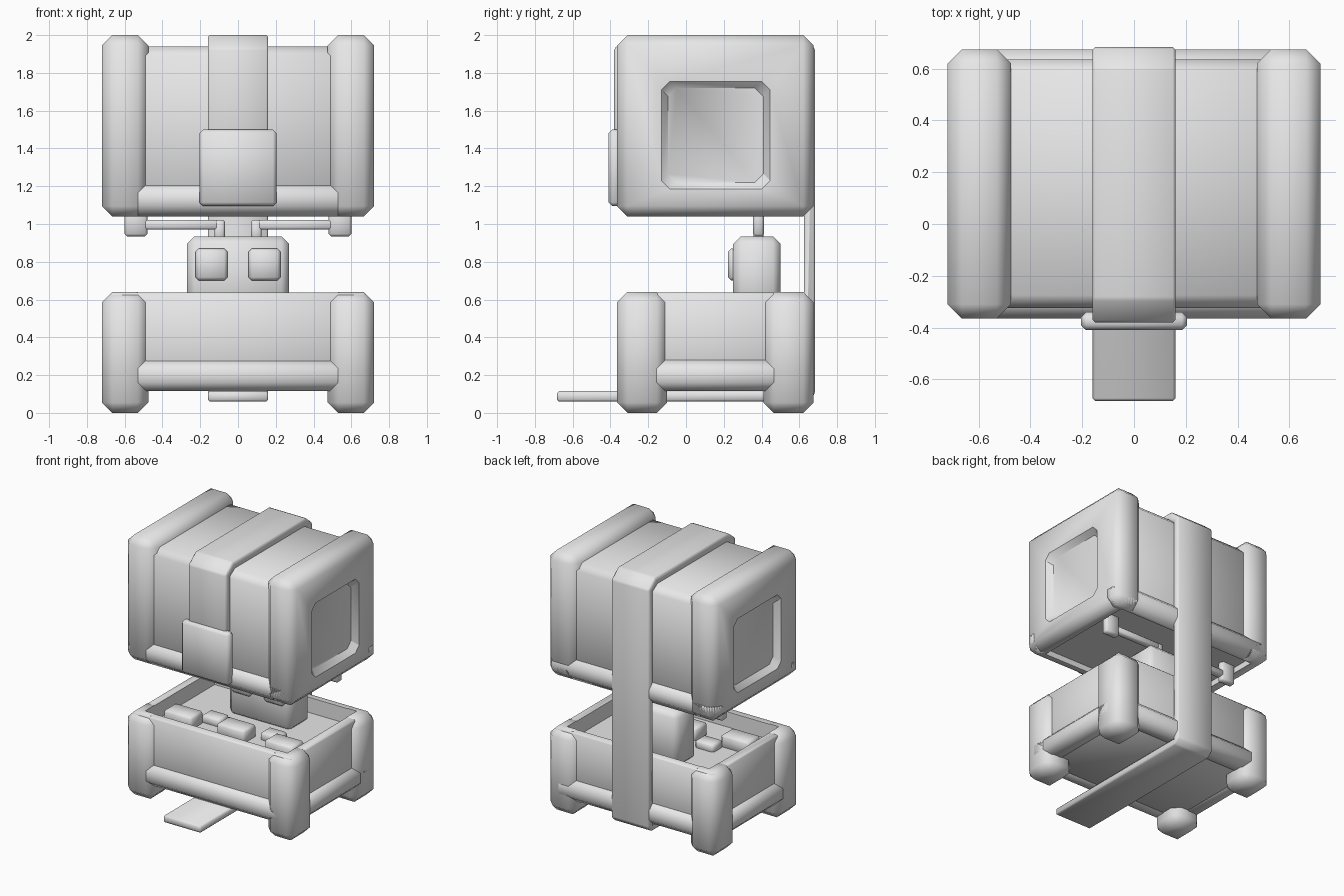
import bpy, bmesh, math

if "Cube" in bpy.data.objects:
    bpy.data.objects.remove(bpy.data.objects["Cube"])

grey = bpy.data.materials.new("plain grey")
grey.diffuse_color = (0.8, 0.8, 0.8, 1)
grey.use_nodes = True
grey.node_tree.nodes["Principled BSDF"].inputs["Base Color"].default_value = grey.diffuse_color


def finish(name, bm, bevel, smooth=True):
    """Bevel the mesh, make an object of it and shade it."""
    if bevel:
        sharp = [e for e in bm.edges if e.calc_face_angle(0) > 0.1]
        bmesh.ops.bevel(bm, geom=sharp, offset=bevel, segments=1, affect='EDGES', clamp_overlap=True)
    bmesh.ops.recalc_face_normals(bm, faces=bm.faces[:])
    me = bpy.data.meshes.new(name)
    bm.to_mesh(me)
    bm.free()
    me.materials.append(grey)
    ob = bpy.data.objects.new(name, me)
    bpy.context.collection.objects.link(ob)
    if smooth:
        activate(ob)
        bpy.ops.object.shade_smooth_by_angle(angle=math.radians(50))
    return ob


def activate(ob):
    bpy.ops.object.select_all(action='DESELECT')
    ob.select_set(True)
    bpy.context.view_layer.objects.active = ob


def box(name, x, y, z, bevel=0.0):
    """Box from (min, max) pairs."""
    bm = bmesh.new()
    bmesh.ops.create_cube(bm, size=1)
    for v in bm.verts:
        v.co = [(a + b) / 2 + c * (b - a) for (a, b), c in zip((x, y, z), v.co)]
    return finish(name, bm, bevel)


def cut(objects, cutter):
    """Subtract the cutter from each object, then delete it."""
    for ob in objects:
        activate(ob)
        mod = ob.modifiers.new("cut", 'BOOLEAN')
        mod.object = cutter
        mod.solver = 'EXACT'
        bpy.ops.object.modifier_apply(modifier=mod.name)
        bpy.ops.object.shade_smooth_by_angle(angle=math.radians(50))
    bpy.data.objects.remove(cutter)


def window_cutter(side):
    """Tapered block with clipped corners, wider towards the outside."""
    bm = bmesh.new()
    rings = []
    for x, grow in ((0.675, 0.0), (0.765, 0.07)):
        y0, y1, z0, z1, c = -0.095 - grow, 0.41 + grow, 1.22 - grow, 1.72 + grow, 0.045
        pts = [(y0 + c, z0), (y1 - c, z0), (y1, z0 + c), (y1, z1 - c),
               (y1 - c, z1), (y0 + c, z1), (y0, z1 - c), (y0, z0 + c)]
        rings.append([bm.verts.new((side * x, y, z)) for y, z in pts])
    a, b = rings
    bm.faces.new(a)
    bm.faces.new(b)
    for i in range(8):
        j = (i + 1) % 8
        bm.faces.new((a[i], a[j], b[j], b[i]))
    return finish("window_cutter", bm, 0, False)


R = 0.055
FRONT, BACK = (-0.365, -0.1), (0.41, 0.675)
INNER_X, INNER_Y = (-0.605, 0.605), (-0.265, 0.58)

# Lid: core, two end slabs with square recesses, lower rails
lid = [box("lid_core", (-0.62, 0.62), (-0.325, 0.635), (1.05, 1.94), 0.05)]
for side, label in ((-1, "left"), (1, "right")):
    xs = sorted((side * 0.475, side * 0.72))
    slab = box("lid_end_" + label, xs, (-0.365, 0.675), (1.04, 2.0), R)
    cut([slab], window_cutter(side))
    lid.append(slab)
for label, ys in (("front", (-0.365, -0.2)), ("back", (0.51, 0.675))):
    lid.append(box("lid_rail_" + label, (-0.72, 0.72), ys, (1.04, 1.22), R))
cut(lid, box("lid_cavity", INNER_X, INNER_Y, (0.9, 1.085)))

# Base: core, four corner posts, lower rails, shallow tray on top
base = [box("base_core", (-0.675, 0.675), (-0.325, 0.635), (0.12, 0.637), 0.01)]
for sx, lx in ((-1, "left"), (1, "right")):
    for ys, ly in ((FRONT, "front"), (BACK, "back")):
        base.append(box(f"base_post_{ly}_{lx}", sorted((sx * 0.475, sx * 0.72)), ys, (0, 0.64), R))
cut(base, box("tray_cavity", INNER_X, INNER_Y, (0.52, 0.9)))
for label, ys in (("front", (-0.365, -0.2)), ("back", (0.51, 0.675))):
    box("base_rail_" + label, (-0.66, 0.66), ys, (0.115, 0.28), 0.045)
for label, xs in (("left", (-0.72, -0.55)), ("right", (0.55, 0.72))):
    box("base_rail_" + label, xs, (-0.3, 0.61), (0.115, 0.28), 0.045)

# Blocks lying in the tray
for i, x in enumerate((-0.43, 0, 0.43)):
    y = -0.02 if x == 0 else -0.05
    box(f"large_block_{i + 1}", (x - 0.12, x + 0.12), (y - 0.075, y + 0.075), (0.5, 0.61), 0.015)
for i, x in enumerate((-0.25, 0.25)):
    box(f"small_block_{i + 1}", (x - 0.08, x + 0.08), (0.02, 0.14), (0.5, 0.575), 0.015)

# Head with eyes, thin arms and hands holding up the lid
box("head", (-0.27, 0.27), (0.25, 0.5), (0.5, 0.935), 0.04)
for s, label in ((-1, "left"), (1, "right")):
    def span(a, b):
        return sorted((s * a, s * b))
    box("eye_" + label, span(0.055, 0.225), (0.222, 0.28), (0.7, 0.87), 0.018)
    box("arm_upright_" + label, span(0.07, 0.125), (0.357, 0.41), (0.9, 1.022), 0.01)
    box("arm_bar_" + label, span(0.07, 0.52), (0.357, 0.41), (0.97, 1.022), 0.01)
    box("hand_" + label, span(0.48, 0.6), (0.355, 0.413), (0.935, 1.1), 0.012)

# Strap running from the buckle over the lid, down the back and under the base
outline = [(-0.38, 1.12), (-0.38, 1.93), (-0.29, 2.0), (0.6, 2.0), (0.683, 1.93),
           (0.683, 0.1), (0.64, 0.06), (-0.683, 0.06), (-0.683, 0.115), (0.625, 0.115),
           (0.625, 1.9), (0.57, 1.935), (-0.26, 1.935), (-0.315, 1.9), (-0.315, 1.12)]
bm = bmesh.new()
face = bm.faces.new([bm.verts.new((-0.16, y, z)) for y, z in outline])
new = bmesh.ops.extrude_face_region(bm, geom=[face])["geom"]
bmesh.ops.translate(bm, verts=[v for v in new if isinstance(v, bmesh.types.BMVert)], vec=(0.32, 0, 0))
bmesh.ops.recalc_face_normals(bm, faces=bm.faces[:])
finish("strap", bm, 0.01)
box("buckle", (-0.205, 0.205), (-0.41, -0.34), (1.095, 1.5), 0.02)
